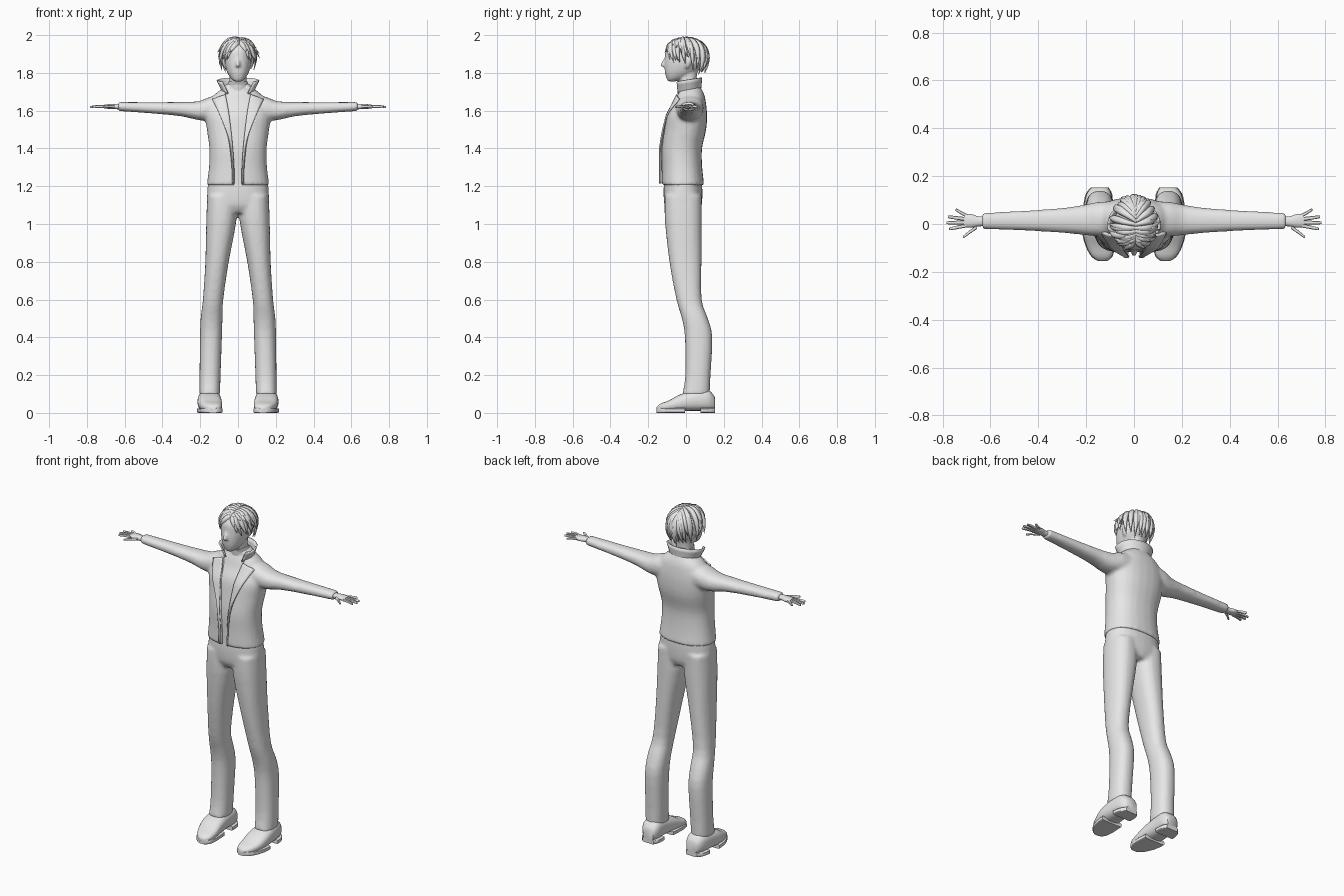
import bpy, bmesh, math, random
from mathutils import Vector

random.seed(4)
if "Cube" in bpy.data.objects:
    bpy.data.objects.remove(bpy.data.objects["Cube"])

grey = bpy.data.materials.new("plain_grey")
grey.use_nodes = True
grey.diffuse_color = (0.8, 0.8, 0.8, 1)
grey.node_tree.nodes["Principled BSDF"].inputs["Base Color"].default_value = (0.8, 0.8, 0.8, 1)


def finish(name, bm, voxel=0, angle=50):
    """Turn a bmesh into a shaded object, optionally fused into one skin."""
    bmesh.ops.recalc_face_normals(bm, faces=bm.faces)
    mesh = bpy.data.meshes.new(name)
    bm.to_mesh(mesh)
    bm.free()
    ob = bpy.data.objects.new(name, mesh)
    bpy.context.collection.objects.link(ob)
    mesh.materials.append(grey)
    bpy.ops.object.select_all(action="DESELECT")
    bpy.context.view_layer.objects.active = ob
    ob.select_set(True)
    if voxel:
        fuse = ob.modifiers.new("fuse", "REMESH")
        fuse.mode, fuse.voxel_size = "VOXEL", voxel
        soft = ob.modifiers.new("soften", "SMOOTH")
        soft.iterations, soft.factor = 5, 0.5
        for m in (fuse.name, soft.name):
            bpy.ops.object.modifier_apply(modifier=m)
    bpy.ops.object.shade_smooth_by_angle(angle=math.radians(angle))
    return ob


def between(S, steps=3):
    """Smoothly fill in extra sections."""
    out = []
    for i in range(len(S) - 1):
        a, b, c, d = S[max(i - 1, 0)], S[i], S[i + 1], S[min(i + 2, len(S) - 1)]
        for k in range(steps):
            t = k / steps
            out.append([q + 0.5 * t * (r - p + t * (2 * p - 5 * q + 4 * r - s + t * (3 * (q - r) + s - p)))
                        for p, q, r, s in zip(a, b, c, d)])
    return out + [S[-1]]


def loft(bm, S, axis="z", side=1, n=24, p=2.3, steps=3):
    """Skin rounded sections (position, centre, centre, radius, radius)."""
    rings = []
    for pos, c1, c2, r1, r2 in between(S, steps):
        ring = []
        for i in range(n):
            a = math.tau * i / n
            u = c1 + r1 * math.copysign(abs(math.cos(a)) ** (2 / p), math.cos(a))
            v = c2 + r2 * math.copysign(abs(math.sin(a)) ** (2 / p), math.sin(a))
            x, y, z = {"x": (pos, u, v), "y": (u, pos, v), "z": (u, v, pos)}[axis]
            ring.append(bm.verts.new((x * side, y, z)))
        rings.append(ring)
    for a, b in zip(rings, rings[1:]):
        for i in range(n):
            bm.faces.new((a[i], a[(i + 1) % n], b[(i + 1) % n], b[i]))
    bm.faces.new(rings[0])
    bm.faces.new(rings[-1])


def sheet(bm, rows):
    """Skin a grid of points."""
    grid = [[bm.verts.new(p) for p in row] for row in rows]
    for a, b in zip(grid, grid[1:]):
        for i in range(len(a) - 1):
            bm.faces.new((a[i], a[i + 1], b[i + 1], b[i]))


def thicken(ob, amount):
    m = ob.modifiers.new("thickness", "SOLIDIFY")
    m.thickness, m.offset = amount, 0


# Jacket body and sleeves
TORSO = [(1.205, 0, -.016, .166, .113), (1.3, 0, -.021, .154, .107), (1.4, 0, -.022, .152, .107),
         (1.5, 0, -.004, .165, .111), (1.58, 0, .005, .175, .106), (1.64, 0, .018, .155, .088),
         (1.685, 0, .022, .125, .075), (1.72, 0, .02, .08, .06), (1.745, 0, .02, .06, .05)]
SLEEVE = [(.08, .02, 1.62, .075, .065), (.15, .02, 1.61, .072, .062), (.21, .017, 1.6, .063, .05),
          (.3, .015, 1.608, .052, .038), (.45, .014, 1.615, .042, .03), (.635, .013, 1.622, .034, .024)]
bm = bmesh.new()
loft(bm, TORSO)
for s in (1, -1):
    loft(bm, SLEEVE, "x", s)
jacket = finish("jacket", bm, .01)

# Front opening of the jacket
OPENING = [(.078, 1.78), (.066, 1.68), (.05, 1.6), (.034, 1.46), (.024, 1.32), (.022, 1.18)]
bm = bmesh.new()
outline = OPENING + [(-x, z) for x, z in reversed(OPENING)]
face = bm.faces.new([bm.verts.new((x, -.3, z)) for x, z in outline])
ext = bmesh.ops.extrude_face_region(bm, geom=[face])
bmesh.ops.translate(bm, vec=(0, .28, 0), verts=[v for v in ext["geom"] if isinstance(v, bmesh.types.BMVert)])
cutter = finish("opening_cutter", bm)
cutter.hide_render = True
cut = jacket.modifiers.new("opening", "BOOLEAN")
cut.operation, cut.object = "DIFFERENCE", cutter
bpy.context.view_layer.objects.active = jacket
bpy.ops.object.modifier_apply(modifier=cut.name)
bpy.data.objects.remove(cutter)

# Shirt just under the jacket
bm = bmesh.new()
loft(bm, [(z, x, y, a - .014, b - .012) for z, x, y, a, b in TORSO[:-1]] + [(1.755, 0, .008, .05, .05)])
finish("shirt", bm)


def chest(x, z):
    """Front surface of the jacket."""
    for a, b in zip(TORSO, TORSO[1:]):
        if z <= b[0]:
            t = (z - a[0]) / (b[0] - a[0])
            cy, rx, ry = (a[i] + t * (b[i] - a[i]) for i in (2, 3, 4))
            return cy - ry * (1 - min(abs(x) / rx, .88) ** 2.3) ** (1 / 2.3)


# Lapels
LAPEL = [(.066, 1.685, .136, 1.66), (.05, 1.6, .103, 1.59), (.034, 1.46, .052, 1.46),
         (.024, 1.32, .032, 1.32), (.022, 1.215, .027, 1.215)]
for s, name in ((1, "left_lapel"), (-1, "right_lapel")):
    rows = []
    for xi, zi, xo, zo in between(LAPEL, 5):
        row = []
        for k in range(6):
            t = k / 5
            x, z = xi + t * (xo - xi), zi + t * (zo - zi)
            row.append((s * x, chest(x, z) - .003 - .01 * t, z))
        rows.append(row)
    bm = bmesh.new()
    sheet(bm, rows)
    thicken(finish(name, bm), .008)

# Standing collar, open at the front
rows = []
for k in range(5):
    t = k / 4
    row = []
    for i in range(25):
        a = math.radians(-138 + 276 * i / 24)
        lift = 1.775 - .012 * (1 - math.cos(a))
        row.append(((.078 + .028 * t) * math.sin(a) * (1 + .25 * t * max(0, -math.cos(a))),
                    .008 + (.066 + .008 * t) * math.cos(a), 1.69 + t * (lift - 1.69)))
    rows.append(row)
bm = bmesh.new()
sheet(bm, rows)
thicken(finish("collar", bm), .008)

# Trousers
LEG = [(.095, .15, .053, .055, .073), (.2, .148, .063, .056, .067), (.4, .143, .067, .058, .073),
       (.5, .14, .047, .058, .069), (.6, .132, .016, .054, .067), (.8, .111, -.003, .062, .085),
       (1.02, .088, -.014, .08, .098), (1.15, .085, -.015, .078, .098)]
HIPS = [(1.06, 0, -.012, .1, .08), (1.1, 0, -.015, .16, .099), (1.17, 0, -.016, .163, .103),
        (1.23, 0, -.016, .157, .1)]
bm = bmesh.new()
loft(bm, HIPS)
for s in (1, -1):
    loft(bm, LEG, "z", s)
finish("trousers", bm, .01)

# Shoes with separate front sole and heel
UPPER = [(-.155, .132, .022, .016, .01), (-.135, .134, .029, .042, .02), (-.09, .142, .038, .058, .028),
         (-.03, .15, .054, .064, .044), (.05, .151, .066, .06, .055), (.12, .147, .066, .054, .054),
         (.153, .143, .05, .034, .034)]
for s, name in ((1, "left"), (-1, "right")):
    bm = bmesh.new()
    loft(bm, UPPER, "y", s, p=2.6)
    finish(name + "_shoe", bm)
    for part, lo, hi in (("_sole", -.2, .01), ("_heel", .05, .2)):
        bm = bmesh.new()
        loft(bm, [(y, x, .0125, w + .003, .0125) for y, x, z, w, h in between(UPPER) if lo < y < hi],
             "y", s, p=8, steps=1)
        finish(name + part, bm, angle=35)

# Hands
FINGERS = [((.695, .033), (.745, .058)), ((.705, .021), (.778, .03)), ((.706, .007), (.783, .005)),
           ((.702, -.007), (.772, -.02)), ((.655, -.012), (.715, -.053))]
for s, name in ((1, "left_hand"), (-1, "right_hand")):
    bm = bmesh.new()
    loft(bm, [(.62, .012, 1.621, .021, .015), (.65, .011, 1.622, .021, .014), (.68, .013, 1.622, .028, .013),
              (.71, .014, 1.622, .027, .009)], "x", s, n=12)
    for (x0, y0), (x1, y1) in FINGERS:
        loft(bm, [(x0, y0, 1.621, .008, .008), ((x0 + x1) / 2, (y0 + y1) / 2, 1.622, .0075, .0075),
                  (x1 - .004, y1, 1.619, .006, .006), (x1, y1, 1.619, .003, .003)], "x", s, n=8)
    finish(name, bm)

# Head with nose, ears and neck
SKULL = [(1.755, 0, -.075, .018, .02), (1.77, 0, -.058, .037, .045), (1.8, 0, -.033, .056, .078),
         (1.84, 0, -.01, .069, .104), (1.88, 0, -.002, .073, .11), (1.92, 0, 0, .072, .107),
         (1.955, 0, .003, .058, .085), (1.978, 0, .005, .03, .045)]
bm = bmesh.new()
loft(bm, SKULL)
loft(bm, [(1.65, 0, .02, .05, .045), (1.75, 0, .01, .045, .045), (1.83, 0, .015, .045, .05)])
loft(bm, [(1.885, 0, -.098, .006, .012), (1.845, 0, -.113, .012, .022), (1.832, 0, -.107, .013, .02)])
for s in (1, -1):
    loft(bm, [(1.825, .068, .005, .007, .01), (1.855, .074, .01, .01, .018), (1.88, .074, .012, .007, .016)], side=s)
finish("head", bm, .006)

# Hair cap over the back of the skull
SIZE, MIDDLE = Vector((.086, .104, .1)), Vector((0, .002, 1.885))
bm = bmesh.new()
bmesh.ops.create_uvsphere(bm, u_segments=24, v_segments=16, radius=1)
for v in bm.verts:
    v.co = MIDDLE + v.co * SIZE * .96
bmesh.ops.delete(bm, geom=[v for v in bm.verts if v.co.z < 1.94 - .9 * max(0, v.co.y + .07)], context="VERTS")
finish("hair_cap", bm)

# Tapered locks sweeping from the parting
curve = bpy.data.curves.new("hair_locks", "CURVE")
curve.dimensions, curve.bevel_depth, curve.bevel_resolution = "3D", .016, 1
curve.use_fill_caps = True
curve.materials.append(grey)
hair = bpy.data.objects.new("hair_locks", curve)
bpy.context.collection.objects.link(hair)


def lock(start, turn, drop, flick, width):
    """One lock: start on the parting, then sweep to a compass turn and polar drop."""
    u0 = Vector((.1, start, 1)).normalized()
    t, d = math.radians(turn), math.radians(drop)
    u1 = Vector((math.sin(t) * math.sin(d), -math.cos(t) * math.sin(d), math.cos(d)))
    sp = curve.splines.new("POLY")
    sp.points.add(10)
    sp.use_smooth = True
    for i, pt in enumerate(sp.points):
        f = i / 10
        p = u0.slerp(u1, f)
        out = .97 + .07 * math.sin(math.pi * f) + flick * f ** 4
        pt.co = (*(MIDDLE + p * SIZE * out), 1)
        pt.radius = width * max(.05, (.5 + 1.2 * f) if f < .4 else .98 * (1 - ((f - .4) / .6) ** 2))


for s in (1, -1):
    for layer in (0, 1):
        for i in range(11):
            f = i / 10
            turn = 30 + 150 * f + random.uniform(-5, 5)
            drop = 82 + 55 * min(1, f * 1.4) - 30 * layer + random.uniform(-6, 6)
            lock(-.75 + 1.4 * f, s * turn, drop, .12 + .2 * random.random(), 1 - .1 * layer)
    # Fringe framing the forehead
    for turn, drop in ((24, 74), (38, 98), (52, 106), (66, 100)):
        lock(-.6, s * turn, drop, .12, .8)
# Loose spikes on one side
for turn, drop in ((65, 70), (80, 82), (95, 94)):
    lock(-.3, turn, drop, .38, .7)
